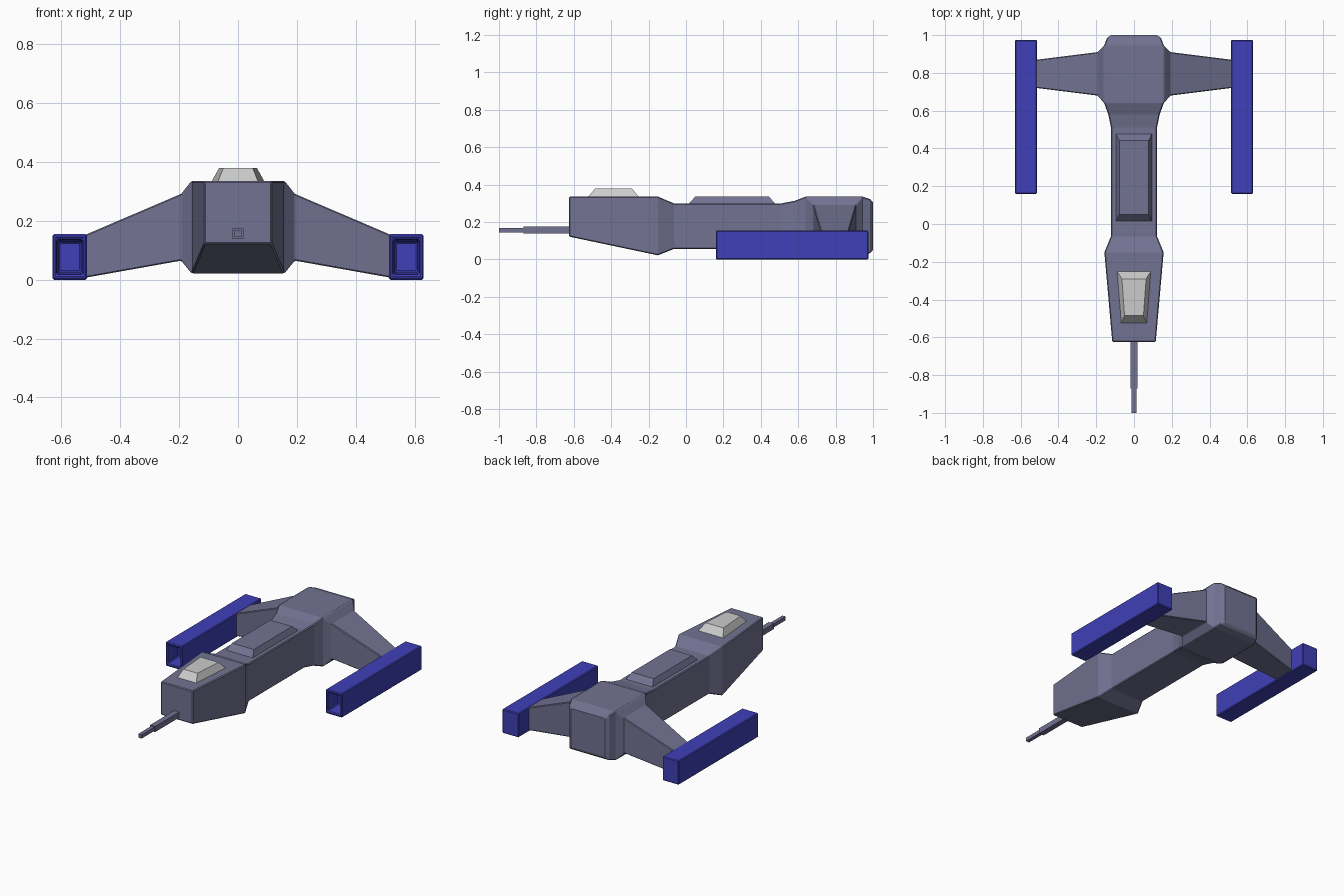
import bpy, bmesh

if "Cube" in bpy.data.objects:
    bpy.data.objects.remove(bpy.data.objects["Cube"])


def material(name, color):
    m = bpy.data.materials.new(name)
    m.diffuse_color = color
    m.use_nodes = True
    m.node_tree.nodes["Principled BSDF"].inputs["Base Color"].default_value = m.diffuse_color
    return m


HULL = material("hull_paint", (0.17, 0.17, 0.29, 1))
BLUE = material("engine_blue", (0.05, 0.05, 0.48, 1))


def make(name, bm, mat=None, bevel=0.0):
    bmesh.ops.recalc_face_normals(bm, faces=bm.faces)
    mesh = bpy.data.meshes.new(name)
    bm.to_mesh(mesh)
    bm.free()
    ob = bpy.data.objects.new(name, mesh)
    bpy.context.collection.objects.link(ob)
    if mat:
        mesh.materials.append(mat)
    if bevel:
        mod = ob.modifiers.new("edge_bevel", 'BEVEL')
        mod.width, mod.segments = bevel, 1
        mod.limit_method, mod.angle_limit = 'ANGLE', 0.7
    return ob


def loft(rings):
    """Skin a list of equal-length point rings and cap both ends."""
    bm = bmesh.new()
    rows = [[bm.verts.new(p) for p in r] for r in rings]
    n = len(rows[0])
    for a, b in zip(rows, rows[1:]):
        for i in range(n):
            j = (i + 1) % n
            bm.faces.new((a[i], a[j], b[j], b[i]))
    bm.faces.new(rows[0])
    bm.faces.new(rows[-1])
    return bm


def ring_y(y, x0, x1, z0, z1):
    return [(x0, y, z0), (x1, y, z0), (x1, y, z1), (x0, y, z1)]


def ring_x(x, y0, y1, z0, z1):
    return [(x, y0, z0), (x, y1, z0), (x, y1, z1), (x, y0, z1)]


def ring_z(z, y0, w0, y1, w1):
    return [(-w0, y0, z), (w0, y0, z), (w1, y1, z), (-w1, y1, z)]


# Fuselage: stations of y, half width, bottom, top
stations = [(-0.625, 0.115, 0.122, 0.336), (-0.15, 0.157, 0.022, 0.336),
            (-0.065, 0.122, 0.056, 0.30), (0.51, 0.122, 0.056, 0.30),
            (0.58, 0.136, 0.044, 0.313), (0.64, 0.158, 0.022, 0.336),
            (0.945, 0.158, 0.022, 0.336), (0.985, 0.143, 0.034, 0.322),
            (1.0, 0.122, 0.05, 0.304)]
make("fuselage", loft([ring_y(y, -w, w, b, t) for y, w, b, t in stations]), HULL, 0.005)

# Raised spine hatch
make("spine_hatch", loft([ring_z(0.295, 0.01, 0.097, 0.482, 0.097),
                          ring_z(0.336, 0.05, 0.078, 0.442, 0.078)]), HULL)

# Cockpit canopy
make("canopy", loft([ring_z(0.33, -0.528, 0.07, -0.247, 0.092),
                     ring_z(0.38, -0.485, 0.05, -0.29, 0.064)]))

# Nose gun: stepped barrel
gun = [(-1.0, 0.012), (-0.87, 0.012), (-0.87, 0.018), (-0.61, 0.018)]
make("nose_gun", loft([ring_y(y, -r, r, 0.157 - r, 0.157 + r) for y, r in gun]), HULL)

# Mirrored wings and engines
for side, s in (("right", 1), ("left", -1)):
    make(side + "_wing", loft([ring_x(s * 0.15, 0.63, 0.955, 0.022, 0.336),
                               ring_x(s * 0.158, 0.64, 0.945, 0.022, 0.336),
                               ring_x(s * 0.193, 0.68, 0.91, 0.065, 0.292),
                               ring_x(s * 0.53, 0.722, 0.868, 0.005, 0.148)]), HULL, 0.004)

    # Engine pod with hollow tapered intake
    cx, cz = s * 0.572, 0.0775
    pod = [(0.975, 0.0585, 0.0775), (0.16, 0.0585, 0.0775),
           (0.16, 0.045, 0.06), (0.26, 0.038, 0.051)]
    make(side + "_engine", loft([ring_y(y, cx - w, cx + w, cz - h, cz + h)
                                 for y, w, h in pod]), BLUE, 0.005)
